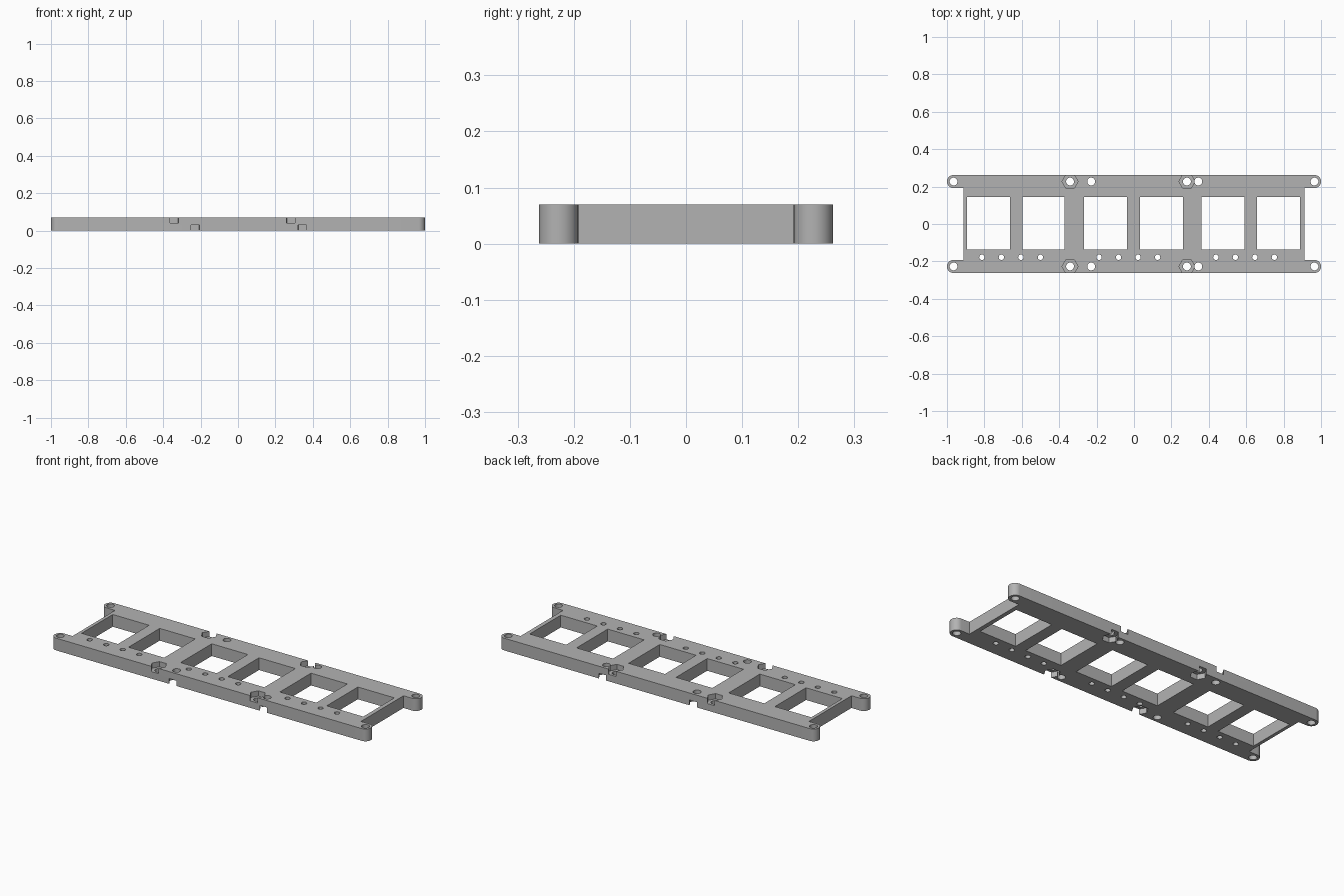
import bpy, bmesh
from math import cos, sin, pi, radians

if "Cube" in bpy.data.objects:
    bpy.data.objects.remove(bpy.data.objects["Cube"])

HEIGHT = 0.07
EAR_R = 0.035          # radius of the rounded mounting ears
EAR_X, EAR_Y = 0.965, 0.227
END_X = 0.912          # end walls between the ears
POCKET = 0.03          # depth of the hexagonal nut pockets

grey = bpy.data.materials.new("plain grey")
grey.use_nodes = True
grey.diffuse_color = (0.45, 0.45, 0.45, 1)
grey.node_tree.nodes["Principled BSDF"].inputs["Base Color"].default_value = (0.45, 0.45, 0.45, 1)


def prism(bm, points, z0, z1):
    """Extrude a counter-clockwise outline between two heights."""
    low = [bm.verts.new((x, y, z0)) for x, y in points]
    high = [bm.verts.new((x, y, z1)) for x, y in points]
    bm.faces.new(low[::-1])
    bm.faces.new(high)
    for i in range(len(points)):
        j = (i + 1) % len(points)
        bm.faces.new((low[i], low[j], high[j], high[i]))


def circle(x, y, r, n=32):
    return [(x + r * cos(2 * pi * i / n), y + r * sin(2 * pi * i / n)) for i in range(n)]


def make(name, prisms):
    bm = bmesh.new()
    for points, z0, z1 in prisms:
        prism(bm, points, z0, z1)
    mesh = bpy.data.meshes.new(name)
    bm.to_mesh(mesh)
    bm.free()
    obj = bpy.data.objects.new(name, mesh)
    bpy.context.collection.objects.link(obj)
    mesh.materials.append(grey)
    return obj


# Plate outline: one corner with its ear, mirrored round the four quadrants
steps = 16
corner = [(END_X, EAR_Y - EAR_R)]
corner += [(EAR_X + EAR_R * cos(a), EAR_Y + EAR_R * sin(a))
           for a in (-pi / 2 + pi * i / steps for i in range(steps + 1))]
outline = (corner
           + [(-x, y) for x, y in reversed(corner)]
           + [(-x, -y) for x, y in corner]
           + [(x, -y) for x, y in reversed(corner)])
plate = make("plate", [(outline, 0, HEIGHT)])

# Rectangular windows in three pairs
through = []
for x0, x1 in ((-0.893, -0.663), (-0.596, -0.371), (-0.267, -0.038),
               (0.032, 0.262), (0.361, 0.591), (0.657, 0.888)):
    through.append([(x0, -0.137), (x1, -0.137), (x1, 0.144), (x0, 0.144)])

# Screw holes in the ears and beside the nut pockets
top_nuts = (-0.342, 0.283)
bottom_nuts = (-0.229, 0.344)
for y in (-EAR_Y, EAR_Y):
    for x in (-EAR_X, EAR_X) + top_nuts + bottom_nuts:
        through.append(circle(x, y, 0.021))

# Row of small holes along the front rail, three groups of four
for start in (-0.813, -0.187, 0.438):
    for i in range(4):
        through.append(circle(start + 0.1043 * i, -0.178, 0.0145, 24))


def pockets(xs, z0, z1):
    return [(circle(x, y, 0.043, 6), z0, z1) for x in xs for y in (-EAR_Y, EAR_Y)]


cutters = [
    make("hole_cutter", [(p, -0.05, HEIGHT + 0.05) for p in through]),
    make("top_pocket_cutter", pockets(top_nuts, HEIGHT - POCKET, HEIGHT + 0.05)),
    make("bottom_pocket_cutter", pockets(bottom_nuts, -0.05, POCKET)),
]
for cutter in cutters:
    cutter.hide_render = True
    mod = plate.modifiers.new(cutter.name, "BOOLEAN")
    mod.operation = "DIFFERENCE"
    mod.solver = "EXACT"
    mod.object = cutter

# Bake the cuts, then discard the cutters
bpy.context.view_layer.update()
graph = bpy.context.evaluated_depsgraph_get()
cut_mesh = bpy.data.meshes.new_from_object(plate.evaluated_get(graph))
plate.modifiers.clear()
plate.data = cut_mesh
for cutter in cutters:
    bpy.data.objects.remove(cutter)

# Smooth the round walls, keep the edges sharp
bpy.ops.object.select_all(action="DESELECT")
plate.select_set(True)
bpy.context.view_layer.objects.active = plate
bpy.ops.object.shade_smooth_by_angle(angle=radians(30))
